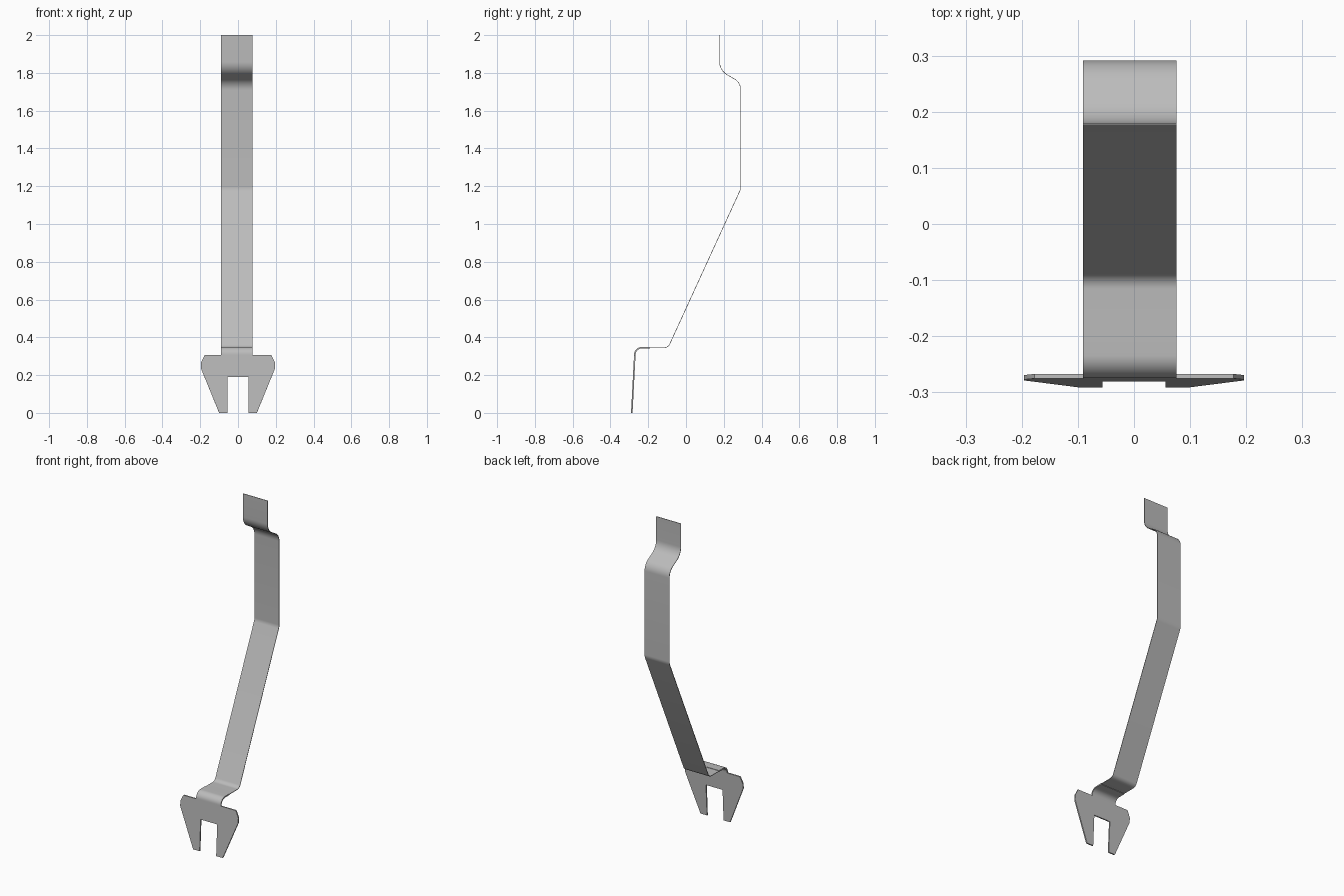
import bpy
import bmesh
import math
from mathutils import Vector

if "Cube" in bpy.data.objects:
    bpy.data.objects.remove(bpy.data.objects["Cube"])

LEFT, RIGHT = 0.076, -0.091      # strap edges in x

metal = bpy.data.materials.new("grey_metal")
metal.use_nodes = True
grey = (0.5, 0.5, 0.5, 1)
metal.diffuse_color = grey
metal.node_tree.nodes["Principled BSDF"].inputs["Base Color"].default_value = grey


def rounded(path, steps=8):
    """Round each (y, z, tangent length) corner with a circular arc."""
    pts = [Vector(p[:2]) for p in path]
    out = [pts[0]]
    for i in range(1, len(pts) - 1):
        t = path[i][2]
        u = (pts[i - 1] - pts[i]).normalized()
        v = (pts[i + 1] - pts[i]).normalized()
        half = u.angle(v) / 2
        radius = t * math.tan(half)
        centre = pts[i] + (u + v).normalized() * t / math.cos(half)
        a, b = pts[i] + u * t - centre, pts[i] + v * t - centre
        for k in range(steps + 1):
            out.append(centre + a.lerp(b, k / steps).normalized() * radius)
    out.append(pts[-1])
    return out


def sweep(bm, profile):
    """Sheet of quads across the strap width; returns the last edge's vertices."""
    rows = [[bm.verts.new((x, p.x, p.y)) for x in (RIGHT, LEFT)] for p in profile]
    for (a, b), (c, d) in zip(rows, rows[1:]):
        bm.faces.new((a, b, d, c))
    return rows[-1]


def finish(name, bm, thickness):
    bmesh.ops.recalc_face_normals(bm, faces=bm.faces)
    mesh = bpy.data.meshes.new(name)
    bm.to_mesh(mesh)
    bm.free()
    mesh.materials.append(metal)
    obj = bpy.data.objects.new(name, mesh)
    bpy.context.collection.objects.link(obj)
    mod = obj.modifiers.new("sheet thickness", 'SOLIDIFY')
    mod.thickness = thickness
    mod.offset = 0
    mod.use_even_offset = True
    bpy.ops.object.select_all(action='DESELECT')
    obj.select_set(True)
    bpy.context.view_layer.objects.active = obj
    bpy.ops.object.modifier_apply(modifier=mod.name)
    bpy.ops.object.shade_smooth_by_angle(angle=math.radians(30))


# Bent strap
bm = bmesh.new()
sweep(bm, rounded([(0.178, 2.0), (0.178, 1.813, 0.045), (0.29, 1.749, 0.04),
                   (0.29, 1.186, 0.012), (-0.095, 0.345, 0.02), (-0.19, 0.345)]))
finish("bent_strap", bm, 0.003)

# Forked clip: a thicker bend that runs into a tilted two-pronged plate
FOOT, SHOULDER = -0.287, 0.305


def plate_y(z):
    return FOOT + 0.052 * z


bm = bmesh.new()
top_edge = sweep(bm, rounded([(-0.19, 0.345), (plate_y(0.345), 0.345, 0.035),
                              (plate_y(SHOULDER), SHOULDER)]))
half_outline = [(0.177, SHOULDER), (0.196, 0.265), (0.196, 0.235),
                (0.1, 0), (0.056, 0), (0.056, 0.19)]
outline = half_outline + [(-x, z) for x, z in reversed(half_outline)]
ring = [bm.verts.new((x, plate_y(z), z)) for x, z in outline]
bm.faces.new(top_edge + ring)
finish("forked_clip", bm, 0.008)
